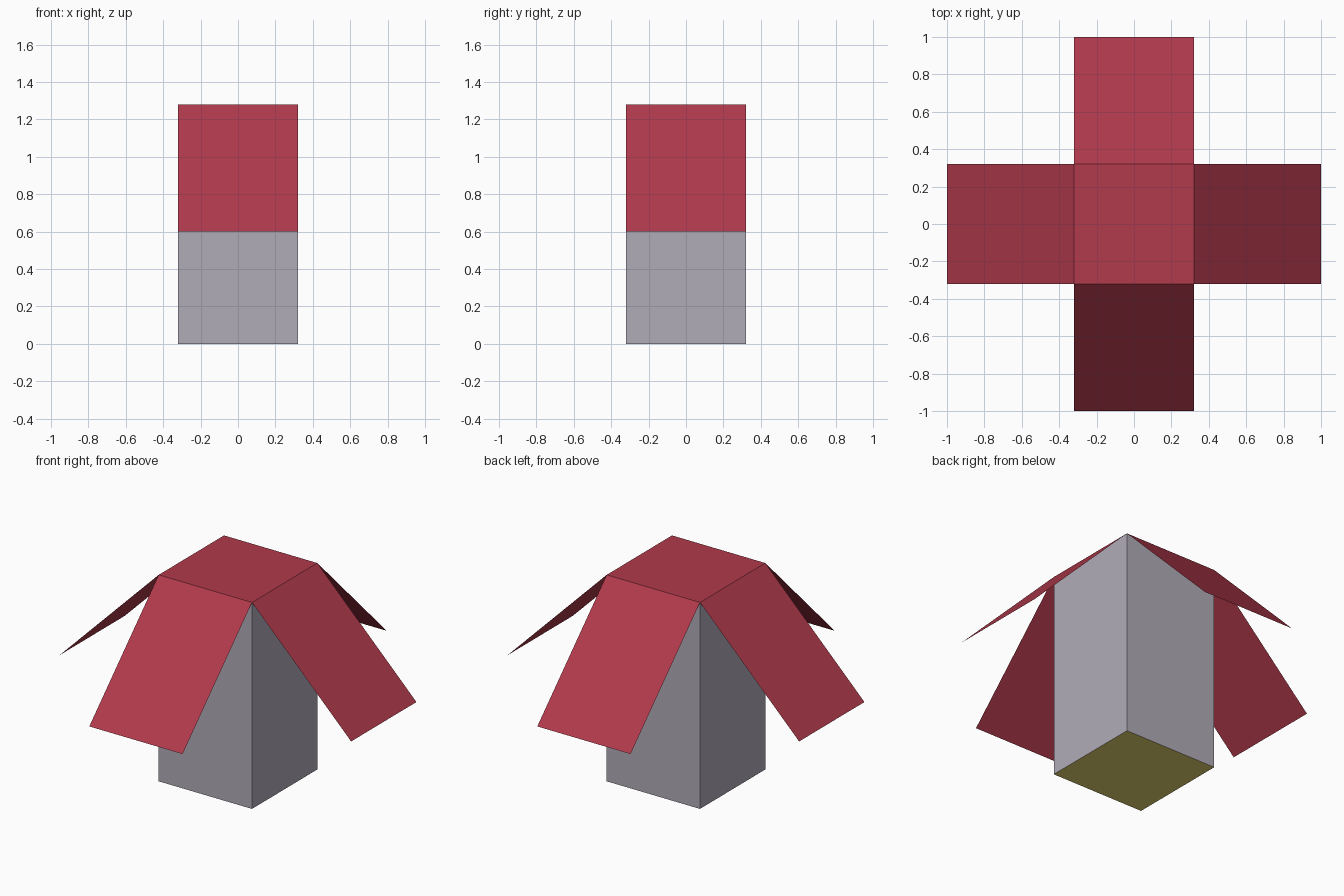
import bpy, bmesh, math
from mathutils import Matrix

if "Cube" in bpy.data.objects:
    bpy.data.objects.remove(bpy.data.objects["Cube"])

HALF = 0.32      # half width of the box
TOP = 1.28       # height of the box
REACH = 1.0      # outer edge of the flaps
DROP = 0.60      # height of the outer flap edge


def material(name, r, g, b):
    lin = lambda c: ((c / 255 + 0.055) / 1.055) ** 2.4
    m = bpy.data.materials.new(name)
    m.diffuse_color = (lin(r), lin(g), lin(b), 1)
    m.use_nodes = True
    m.node_tree.nodes["Principled BSDF"].inputs["Base Color"].default_value = m.diffuse_color
    return m


red = material("red", 177, 58, 76)
grey = material("grey", 177, 172, 184)
yellow = material("yellow", 255, 236, 125)


def make_object(name, bm, mats):
    mesh = bpy.data.meshes.new(name)
    bm.to_mesh(mesh)
    bm.free()
    for m in mats:
        mesh.materials.append(m)
    ob = bpy.data.objects.new(name, mesh)
    bpy.context.collection.objects.link(ob)
    return ob


# Box: grey walls, red lid, yellow base
bm = bmesh.new()
bmesh.ops.create_cube(bm, size=1, matrix=Matrix.Translation((0, 0, TOP / 2))
                      @ Matrix.Diagonal((2 * HALF, 2 * HALF, TOP, 1)))
bm.normal_update()
for f in bm.faces:
    f.material_index = 1 if f.normal.z > 0.5 else 2 if f.normal.z < -0.5 else 0
make_object("box", bm, [grey, red, yellow])

# Four thin flaps sloping outward from the lid edges
for i, side in enumerate(("front", "right", "back", "left")):
    bm = bmesh.new()
    corners = [(-HALF, -HALF, TOP), (-HALF, -REACH, DROP),
               (HALF, -REACH, DROP), (HALF, -HALF, TOP)]
    bm.faces.new([bm.verts.new(c) for c in corners])
    bm.transform(Matrix.Rotation(i * math.pi / 2, 4, "Z"))
    make_object(side + "_flap", bm, [red])
